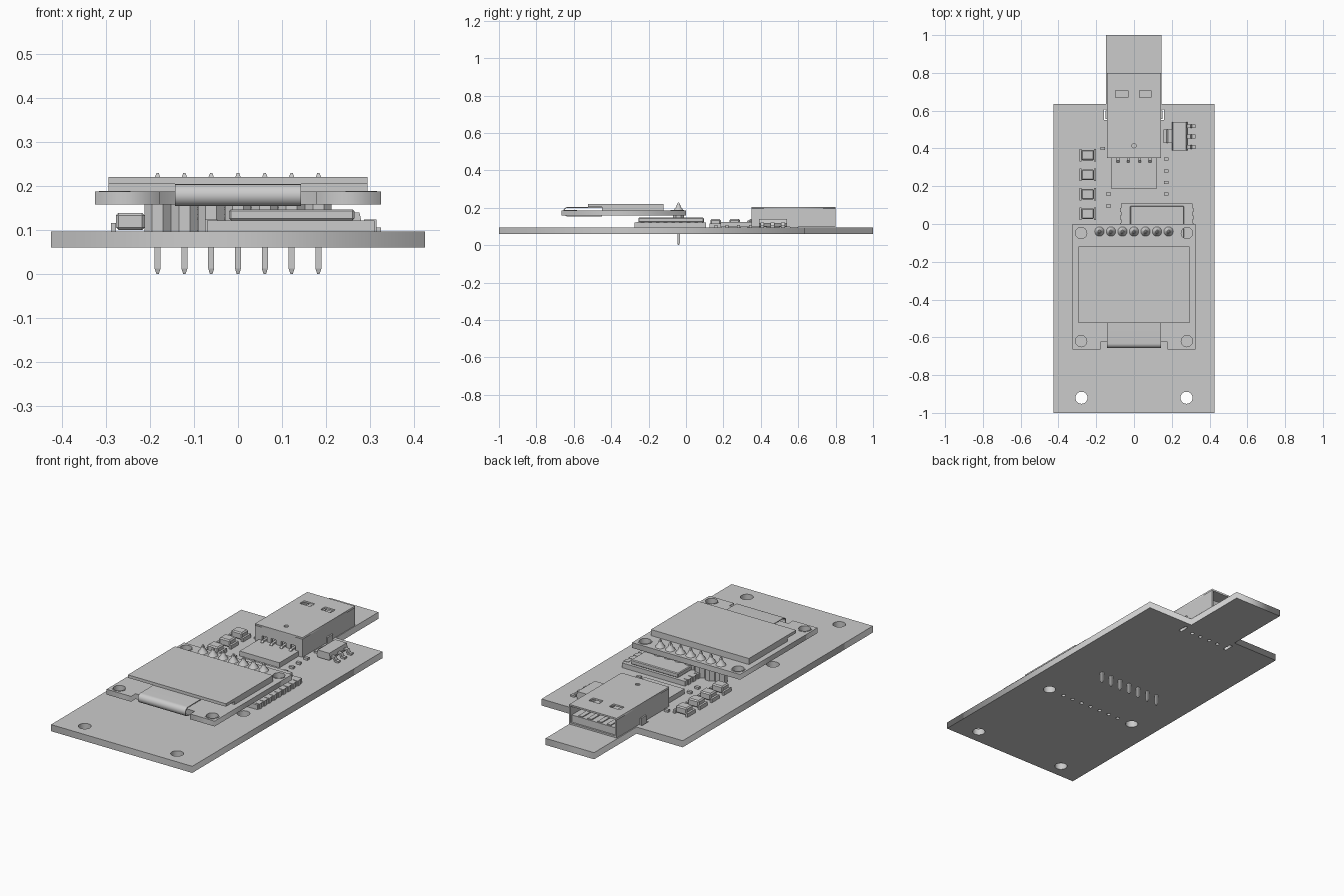
import bpy, bmesh, math
from mathutils import Vector

if "Cube" in bpy.data.objects:
    bpy.data.objects.remove(bpy.data.objects["Cube"])


def finish(name, bm, smooth=False):
    bmesh.ops.recalc_face_normals(bm, faces=bm.faces)
    me = bpy.data.meshes.new(name)
    bm.to_mesh(me)
    bm.free()
    ob = bpy.data.objects.new(name, me)
    bpy.context.collection.objects.link(ob)
    if smooth:
        bpy.ops.object.select_all(action='DESELECT')
        bpy.context.view_layer.objects.active = ob
        ob.select_set(True)
        bpy.ops.object.shade_smooth_by_angle(angle=math.radians(35))
    return ob


def boxes(name, spans, bevel=0):
    """One object from boxes given as (x0, x1, y0, y1, z0, z1)."""
    bm = bmesh.new()
    for x0, x1, y0, y1, z0, z1 in spans:
        vs = bmesh.ops.create_cube(bm, size=1)['verts']
        for v in vs:
            v.co = Vector(((x0 + x1) / 2 + v.co.x * (x1 - x0),
                           (y0 + y1) / 2 + v.co.y * (y1 - y0),
                           (z0 + z1) / 2 + v.co.z * (z1 - z0)))
    if bevel:
        bmesh.ops.bevel(bm, geom=bm.edges[:], offset=bevel, segments=1, affect='EDGES')
    return finish(name, bm)


def prisms(name, profile, ranges, along='x', smooth=False):
    """Extrude a closed profile along x (points y,z) or y (points x,z)."""
    bm = bmesh.new()
    for a, b in ranges:
        def place(t, p):
            return (t, p[0], p[1]) if along == 'x' else (p[0], t, p[1])
        va = [bm.verts.new(place(a, p)) for p in profile]
        vb = [bm.verts.new(place(b, p)) for p in profile]
        bm.faces.new(va)
        bm.faces.new(vb[::-1])
        for i in range(len(profile)):
            j = (i + 1) % len(profile)
            bm.faces.new((va[i], va[j], vb[j], vb[i]))
    return finish(name, bm, smooth)


def lathe(name, places, rings, sides, turn=0):
    """Stacked (radius, z) rings at each x,y place."""
    bm = bmesh.new()
    for x, y in places:
        loops = [[bm.verts.new((x + r * math.cos(turn + k * math.tau / sides),
                                y + r * math.sin(turn + k * math.tau / sides), z))
                  for k in range(sides)] for r, z in rings]
        bm.faces.new(loops[0])
        bm.faces.new(loops[-1])
        for la, lb in zip(loops, loops[1:]):
            for k in range(sides):
                bm.faces.new((la[k], la[(k + 1) % sides], lb[(k + 1) % sides], lb[k]))
    return finish(name, bm, sides > 8)


def circle(x, y, r, n=24):
    return [(x + r * math.cos(k * math.tau / n), y + r * math.sin(k * math.tau / n)) for k in range(n)]


def rect(x0, x1, y0, y1):
    return [(x0, y0), (x1, y0), (x1, y1), (x0, y1)]


def plate(name, loops, z0, z1):
    """Flat plate from an outline and hole loops, made as a filled 2D curve."""
    cu = bpy.data.curves.new(name, 'CURVE')
    cu.dimensions = '2D'
    cu.fill_mode = 'BOTH'
    cu.extrude = (z1 - z0) / 2
    for pts in loops:
        sp = cu.splines.new('POLY')
        sp.points.add(len(pts) - 1)
        for p, (x, y) in zip(sp.points, pts):
            p.co = (x, y, 0, 1)
        sp.use_cyclic_u = True
    ob = bpy.data.objects.new(name, cu)
    ob.location.z = (z0 + z1) / 2
    bpy.context.collection.objects.link(ob)
    bpy.ops.object.select_all(action='DESELECT')
    bpy.context.view_layer.objects.active = ob
    ob.select_set(True)
    bpy.ops.object.convert(target='MESH')


B0, B1 = 0.06, 0.096
pin_x = [0.061 * i for i in range(-3, 4)]
contact_x = [-0.085, -0.03, 0.03, 0.085]

# Main board with tongue, mounting holes, header holes and connector slots
outline = [(-0.425, -1), (0.425, -1), (0.425, 0.635), (0.145, 0.635), (0.145, 1),
           (-0.147, 1), (-0.147, 0.635), (-0.425, 0.635)]
holes = [circle(s * 0.278, y, 0.032) for s in (-1, 1) for y in (-0.92, -0.35)]
holes += [circle(x, -0.35, 0.01, 12) for x in pin_x]
holes += [circle(x, 0.57, 0.01, 12) for x in contact_x]
holes += [rect(s * 0.15 - 0.009, s * 0.15 + 0.009, 0.55, 0.605) for s in (-1, 1)]
plate('main_board', [outline] + holes, B0, B1)

# Display carrier board with front notch
outline = [(-0.325, -0.665), (-0.178, -0.665), (-0.178, -0.626), (0.178, -0.626),
           (0.178, -0.665), (0.325, -0.665), (0.325, 0), (-0.325, 0)]
plate('display_board', [outline] + [circle(s * 0.28, y, 0.03) for s in (-1, 1) for y in (-0.048, -0.62)],
      0.158, 0.187)
for i, (x, y) in enumerate([(s * 0.28, y) for s in (-1, 1) for y in (-0.048, -0.62)]):
    plate(f'display_hole_pad_{i}', [circle(x, y, 0.036), circle(x, y, 0.03)], 0.187, 0.189)

# Display glass
boxes('display_lower_glass', [(-0.295, 0.295, -0.45, -0.12, 0.187, 0.204)])
boxes('display_upper_glass', [(-0.295, 0.295, -0.525, -0.12, 0.204, 0.22)])


# Flex cable folded round the display board edge
def fold(r):
    arc = [(-0.632 - r * math.sin(a), 0.179 + r * math.cos(a))
           for a in [math.pi * k / 12 for k in range(13)]]
    return [(-0.45, 0.179 + r)] + arc + [(-0.45, 0.179 - r)]


prisms('display_flex_cable', fold(0.025) + fold(0.021)[::-1], [(-0.143, 0.143)], smooth=True)

# Pin header: pins, chamfered spacers and solder cones
row = [(x, -0.04) for x in pin_x]
lathe('header_pins', row, [(0.004, 0), (0.0095, 0.012), (0.0095, 0.218), (0.004, 0.229)], 4, math.pi / 4)
lathe('header_spacers', row, [(0.0325, B1), (0.0325, 0.158)], 8, math.pi / 8)
lathe('header_solder', row, [(0.025, 0.187), (0.021, 0.194), (0.012, 0.206), (0.008, 0.22)], 16)

# Radio module with lid and side pads
boxes('module_board', [(-0.07, 0.31, -0.275, 0.108, B1, 0.122)])
boxes('module_lid', [(-0.02, 0.265, -0.255, 0.096, 0.122, 0.147)], 0.004)
pads = [(x - 0.014, x + 0.014, y - 0.011, y + 0.011, B1, 0.124)
        for x in (-0.061, 0.301) for y in [0.075 - 0.041 * k for k in range(9)]]
boxes('module_pads', pads)

# Light components: body with two metal ends
leds = [0.365, 0.26, 0.158, 0.055]
boxes('led_bodies', [(-0.278, -0.212, y - 0.028, y + 0.028, B1 + 0.004, 0.139) for y in leds], 0.006)
boxes('led_ends', [(-0.245 + s * 0.038 - 0.006, -0.245 + s * 0.038 + 0.006, y - 0.033, y + 0.033, B1, 0.116)
                   for y in leds for s in (-1, 1)])

# Interface chip and leads in front of the connector
boxes('interface_chip', [(-0.12, 0.12, 0.185, 0.36, B1 + 0.002, 0.125)])

# Voltage regulator: tapered body, tab and three bent leads
body = [(0.2, 0.115), (0.206, 0.14), (0.276, 0.14), (0.282, 0.115), (0.276, 0.101), (0.206, 0.101)]
prisms('regulator_body', body, [(0.39, 0.54)], 'y')
lead = [(0.275, 0.122), (0.3, 0.122), (0.308, 0.105), (0.325, 0.105), (0.325, B1),
        (0.302, B1), (0.294, 0.113), (0.275, 0.113)]
prisms('regulator_leads', lead, [(y - 0.01, y + 0.01) for y in (0.408, 0.463, 0.518)], 'y')
tab = [(0.481 - x, z) for x, z in lead]
prisms('regulator_tab', tab, [(0.43, 0.5)], 'y')

# Tiny resistors
small = [(0.17, 0.345), (0.17, 0.28), (0.17, 0.22), (0.17, 0.16), (-0.165, 0.4), (-0.135, 0.16), (-0.135, 0.095)]
boxes('small_resistors', [(x - 0.012, x + 0.012, y - 0.008, y + 0.008, B1, 0.108) for x, y in small])

# Connector shell: slotted top, walls, floor and rear with lead openings
W, T = 0.143, 0.009
plate('connector_top', [rect(-W, W, 0.35, 0.8), rect(-0.098, -0.033, 0.67, 0.708),
                        rect(0.028, 0.09, 0.67, 0.708), circle(0, 0.415, 0.012, 12)], 0.205 - T, 0.205)
boxes('connector_walls', [(s * W - T * (s > 0), s * W + T * (s < 0), 0.35, 0.8, 0.098, 0.205 - T)
                          for s in (-1, 1)] + [(-W + T, W - T, 0.40, 0.8, 0.098, 0.098 + T)])
edges = [-W + T] + [x + d for x in contact_x for d in (-0.015, 0.015)] + [W - T]
boxes('connector_rear', [(-W + T, W - T, 0.35, 0.36, 0.15, 0.205 - T)] +
      [(edges[i], edges[i + 1], 0.35, 0.36, 0.098, 0.15) for i in range(0, len(edges), 2)])
boxes('connector_shell_tabs', [(s * 0.146 - 0.005, s * 0.146 + 0.005, 0.555, 0.6, 0.075, 0.13) for s in (-1, 1)])

# Connector insulator, contacts and rear leads
boxes('connector_insulator', [(-W + T, W - T, 0.375, 0.79, 0.107, 0.146)])
boxes('connector_contacts', [(x - 0.012, x + 0.012, 0.5, 0.785, 0.146, 0.151) for x in contact_x])
rear = [(0.38, 0.135), (0.335, 0.135), (0.325, 0.127), (0.325, B1), (0.333, B1), (0.333, 0.123), (0.338, 0.127), (0.38, 0.127)]
prisms('connector_leads', rear, [(x - 0.007, x + 0.007) for x in contact_x])
